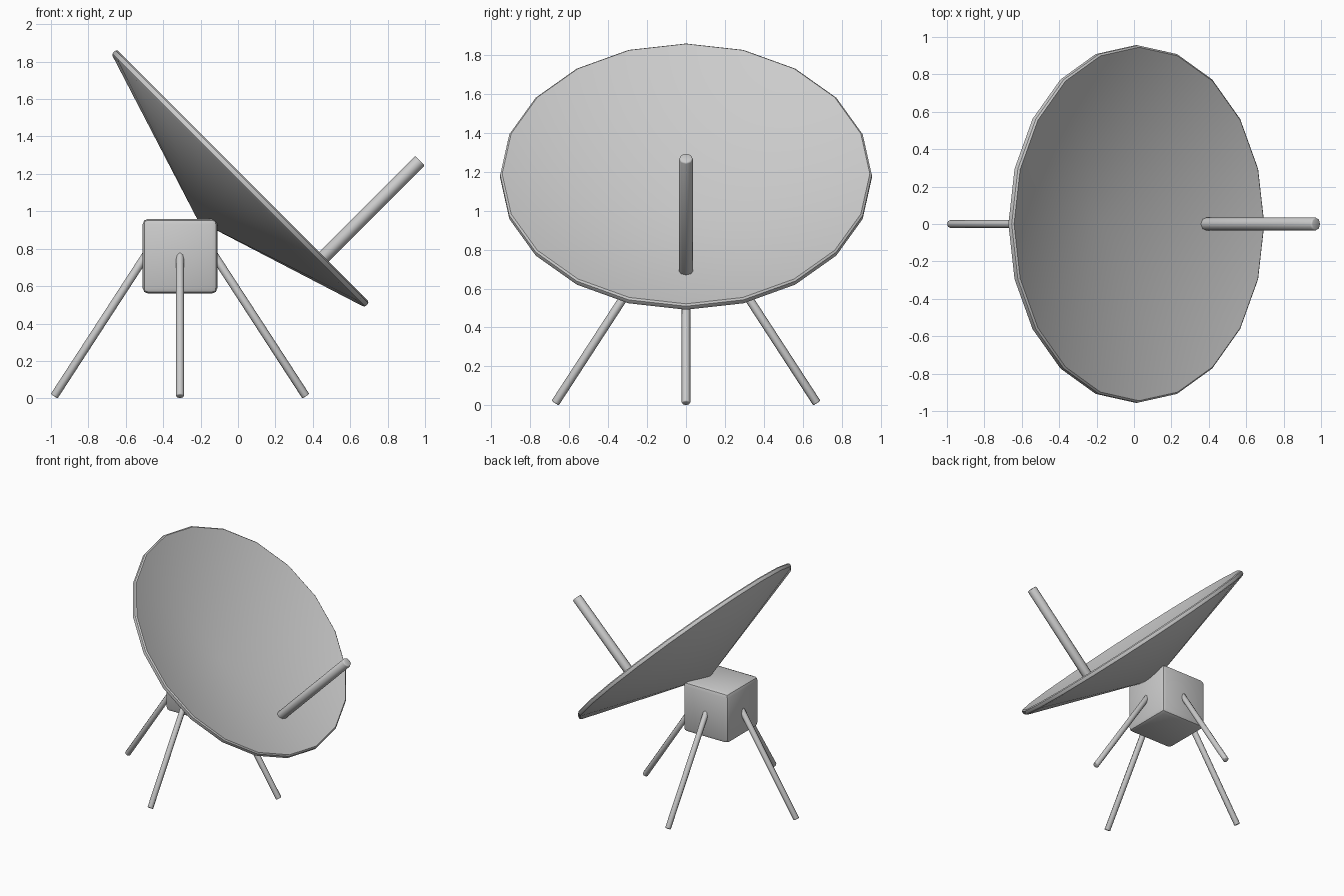
import bpy, bmesh, math
from mathutils import Vector, Matrix

if "Cube" in bpy.data.objects:
    bpy.data.objects.remove(bpy.data.objects["Cube"])


def finish(name, bm, bevel=0.0, smooth=40):
    """Turn a bmesh into a named, smooth-by-angle object."""
    bmesh.ops.recalc_face_normals(bm, faces=bm.faces)
    mesh = bpy.data.meshes.new(name)
    bm.to_mesh(mesh)
    bm.free()
    obj = bpy.data.objects.new(name, mesh)
    bpy.context.collection.objects.link(obj)
    bpy.ops.object.select_all(action='DESELECT')
    obj.select_set(True)
    bpy.context.view_layer.objects.active = obj
    if bevel:
        mod = obj.modifiers.new("bevel", 'BEVEL')
        mod.width = bevel
        mod.segments = 2
        mod.limit_method = 'ANGLE'
        mod.angle_limit = math.radians(60)
        bpy.ops.object.modifier_apply(modifier=mod.name)
    bpy.ops.object.shade_smooth_by_angle(angle=math.radians(smooth))
    return obj


def rod(name, start, end, radius, sides, bevel):
    """Straight cylinder between two points."""
    a, b = Vector(start), Vector(end)
    d = b - a
    place = Matrix.Translation((a + b) / 2) @ d.to_track_quat('Z', 'Y').to_matrix().to_4x4()
    bm = bmesh.new()
    bmesh.ops.create_cone(bm, cap_ends=True, segments=sides, radius1=radius,
                          radius2=radius, depth=d.length, matrix=place)
    return finish(name, bm, bevel, 50)


# Dish: a shallow conical shell with a rounded rim, tilted 45 degrees
profile = [(0, -0.28), (0.93, -0.004), (0.945, 0), (0.955, -0.008),
           (0.957, -0.02), (0.955, -0.033), (0.945, -0.041), (0, -0.34)]
SIDES = 20
bm = bmesh.new()
rings = []
for r, h in profile:
    n = SIDES if r else 1
    rings.append([bm.verts.new((r * math.cos(math.tau * i / SIDES),
                                r * math.sin(math.tau * i / SIDES), h)) for i in range(n)])
for lo, hi in zip(rings, rings[1:]):
    for i in range(SIDES):
        j = (i + 1) % SIDES
        quad = [lo[i % len(lo)], lo[j % len(lo)], hi[j % len(hi)], hi[i % len(hi)]]
        bm.faces.new(list(dict.fromkeys(quad)))
tilt = Matrix.Translation((0.027, 0, 1.19)) @ Matrix.Rotation(math.radians(45), 4, 'Y')
bm.transform(tilt)
finish("dish", bm)

# Receiver rod standing off the lower part of the dish
rod("receiver_rod", (0.37, 0, 0.668), (0.973, 0, 1.271), 0.036, 8, 0.008)

# Mounting box behind the dish
bm = bmesh.new()
bmesh.ops.create_cube(bm, size=0.4, matrix=Matrix.Translation((-0.31, 0, 0.76)))
finish("mount_box", bm, 0.03)

# Four splayed legs, one out of each side of the box
for i, side in enumerate(("right", "back", "left", "front")):
    turn = Matrix.Translation((-0.31, 0, 0)) @ Matrix.Rotation(i * math.pi / 2, 4, 'Z')
    rod(side + "_leg", turn @ Vector((0.673, 0, 0.011)),
        turn @ Vector((0.16, 0, 0.80)), 0.022, 8, 0.005)
